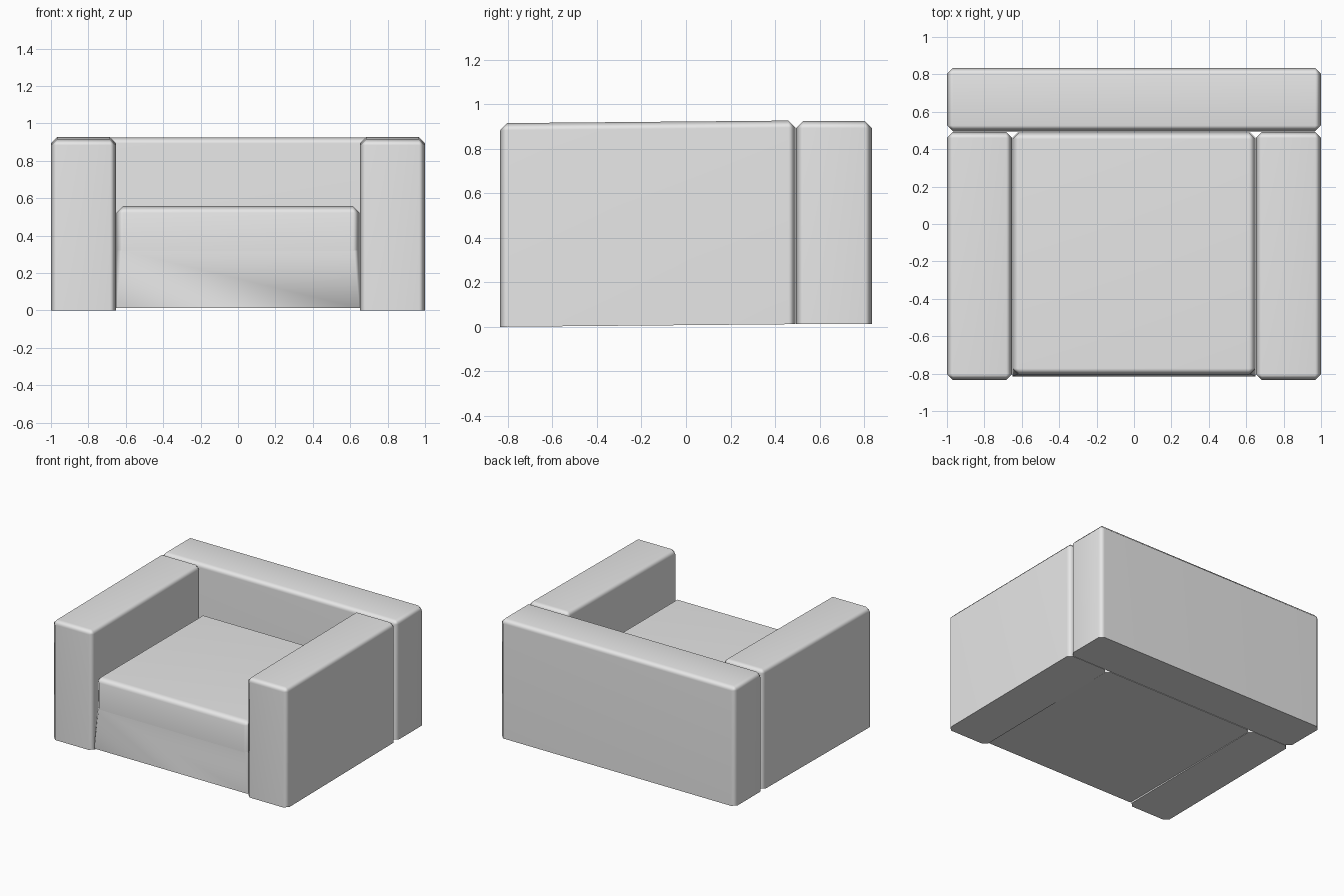
import bpy
import bmesh
import math
from mathutils import Matrix

cube = bpy.data.objects.get("Cube")
if cube:
    bpy.data.objects.remove(cube, do_unlink=True)

# Upholstery colour
fabric = bpy.data.materials.new("light_grey_fabric")
fabric.use_nodes = True
grey = (0.8, 0.8, 0.8, 1)
fabric.diffuse_color = grey
fabric.node_tree.nodes["Principled BSDF"].inputs["Base Color"].default_value = grey


def block(low, high, bevel, bevel_top=True):
    """Box with chamfered uprights and top edges, square at the bottom."""
    bm = bmesh.new()
    bmesh.ops.create_cube(bm, size=1)
    for v in bm.verts:
        v.co = [(a + b) / 2 + c * (b - a) for a, b, c in zip(low, high, v.co)]
    edges = []
    for e in bm.edges:
        za, zb = (v.co.z for v in e.verts)
        upright = abs(za - zb) > 0.01
        if upright or (bevel_top and za > low[2] + 0.01):
            edges.append(e)
    bmesh.ops.bevel(bm, geom=edges, offset=bevel, segments=1,
                    profile=0.5, affect='EDGES')
    return bm


def finish(bm, name):
    bmesh.ops.recalc_face_normals(bm, faces=bm.faces[:])
    mesh = bpy.data.meshes.new(name)
    bm.to_mesh(mesh)
    bm.free()
    mesh.materials.append(fabric)
    obj = bpy.data.objects.new(name, mesh)
    bpy.context.collection.objects.link(obj)
    bpy.context.view_layer.objects.active = obj
    for other in bpy.context.selected_objects:
        other.select_set(False)
    obj.select_set(True)
    bpy.ops.object.shade_smooth_by_angle(angle=math.radians(50))
    # Keeps the large panels flat while the chamfers shade softly
    weighted = obj.modifiers.new("soft_edges", 'WEIGHTED_NORMAL')
    weighted.keep_sharp = True
    return obj


# Arms, dipping very slightly towards the front
for name, x0, x1 in (("right_arm", -1, -0.652), ("left_arm", 0.652, 1)):
    arm = block((x0, -0.835, 0), (x1, 0.492, 0.915), 0.032)
    shear = Matrix.Identity(4)
    shear[2][1] = 0.009
    shear[2][3] = 0.835 * 0.009
    bmesh.ops.transform(arm, matrix=shear, verts=arm.verts[:])
    finish(arm, name)

# Backrest across the full width
finish(block((-1, 0.495, 0.012), (1, 0.835, 0.925), 0.032), "backrest")

# Seat base: front corner chamfers taper to a point at the floor
base = block((-0.65, -0.815, 0.012), (0.65, 0.49, 0.32), 0.03, False)
for v in base.verts:
    if v.co.y < -0.7:
        if v.co.z < 0.1:
            v.co.x = math.copysign(0.65, v.co.x)
            v.co.y = -0.815
        else:
            v.co.y += 0.012
bmesh.ops.remove_doubles(base, verts=base.verts[:], dist=0.001)
finish(base, "seat_base")

# Seat cushion
cushion = block((-0.65, -0.808, 0.318), (0.65, 0.49, 0.558), 0.036)
finish(cushion, "seat_cushion")
